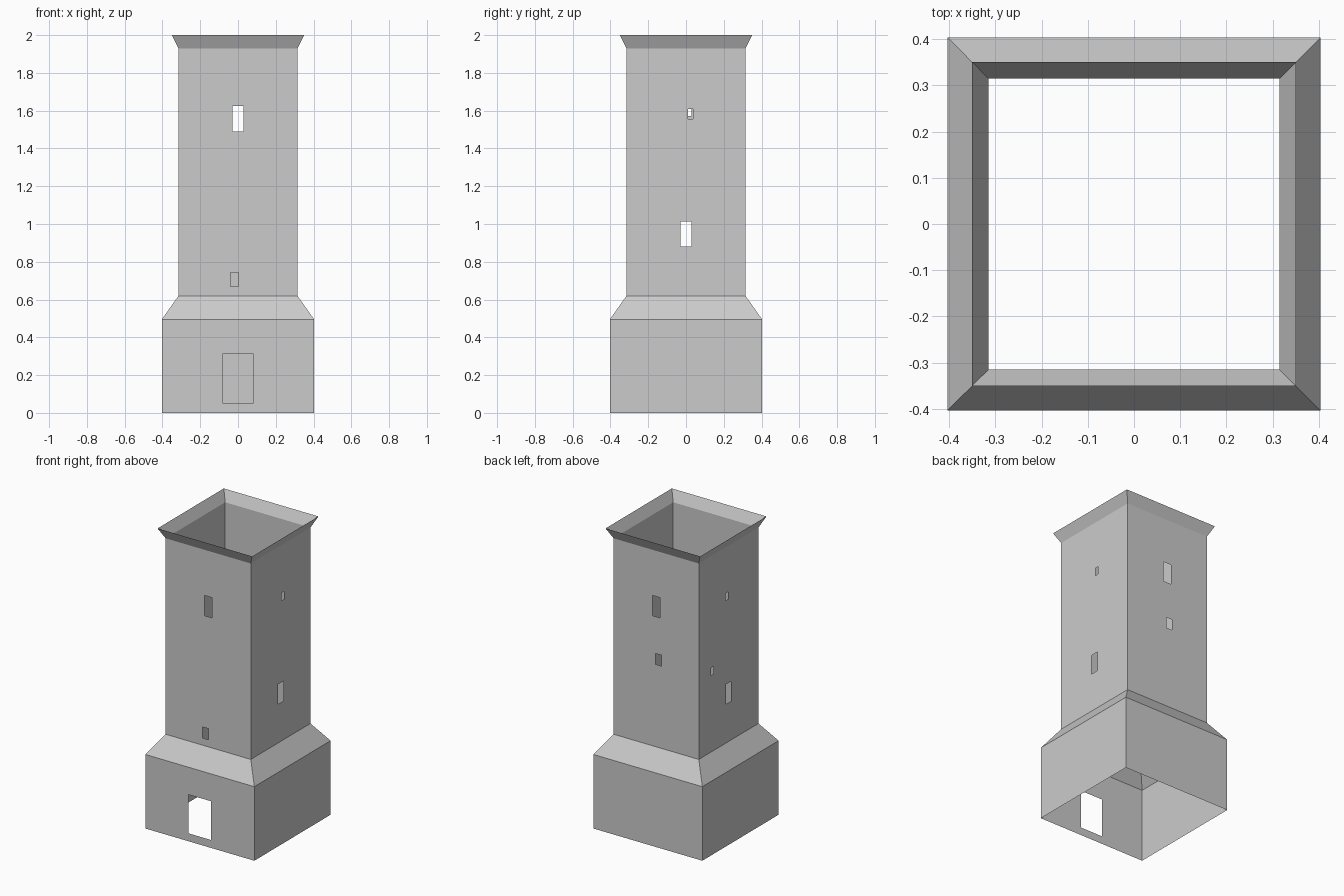
import bpy, bmesh
from math import pi
from mathutils import Matrix, Vector

if "Cube" in bpy.data.objects:
    bpy.data.objects.remove(bpy.data.objects["Cube"])

BASE, SHAFT, RIM = 0.403, 0.315, 0.35            # half widths
Z_BASE, Z_SHAFT, Z_RIM, Z_TOP = 0.495, 0.62, 1.93, 2.0


def finish(name, bm):
    bmesh.ops.remove_doubles(bm, verts=bm.verts, dist=1e-5)
    mesh = bpy.data.meshes.new(name)
    bm.to_mesh(mesh)
    bm.free()
    bpy.context.collection.objects.link(bpy.data.objects.new(name, mesh))


def add_quad(bm, side, corners):
    # side 0 = front, 1 = right, 2 = back, 3 = left
    turn = Matrix.Rotation(side * pi / 2, 3, 'Z')
    bm.faces.new([bm.verts.new(turn @ Vector(c)) for c in corners])


def walls(name, half, z0, z1, openings):
    """Four thin upright walls; openings[side] lists (u0, u1, z0, z1) holes."""
    bm = bmesh.new()
    for side in range(4):
        holes = openings.get(side, [])
        us = sorted({-half, half, *(u for h in holes for u in h[:2])})
        zs = sorted({z0, z1, *(z for h in holes for z in h[2:])})
        for a, b in zip(us, us[1:]):
            for c, d in zip(zs, zs[1:]):
                u, z = (a + b) / 2, (c + d) / 2
                if not any(h[0] < u < h[1] and h[2] < z < h[3] for h in holes):
                    add_quad(bm, side, [(a, -half, c), (b, -half, c),
                                        (b, -half, d), (a, -half, d)])
    finish(name, bm)


def sloped_band(name, h0, z0, h1, z1):
    bm = bmesh.new()
    for side in range(4):
        add_quad(bm, side, [(-h0, -h0, z0), (h0, -h0, z0),
                            (h1, -h1, z1), (-h1, -h1, z1)])
    finish(name, bm)


# Wide base with the doorway
walls("base_walls", BASE, 0, Z_BASE, {0: [(-0.083, 0.082, 0.053, 0.312)]})

# Sloped shoulder between base and shaft
sloped_band("shoulder", BASE, Z_BASE, SHAFT, Z_SHAFT)

# Shaft with its windows
walls("shaft_walls", SHAFT, Z_SHAFT, Z_RIM, {
    0: [(-0.029, 0.028, 1.49, 1.625), (-0.041, 0.002, 0.668, 0.742)],
    1: [(-0.028, 0.029, 0.88, 1.012), (0.01, 0.036, 1.557, 1.61)],
    2: [(-0.029, 0.03, 1.49, 1.625), (-0.005, 0.038, 1.17, 1.243)],
    3: [(-0.029, 0.028, 0.88, 1.012), (-0.03, -0.008, 1.573, 1.622),
        (-0.188, -0.162, 1.132, 1.182)],
})

# Flared open rim
sloped_band("flared_rim", SHAFT, Z_RIM, RIM, Z_TOP)
